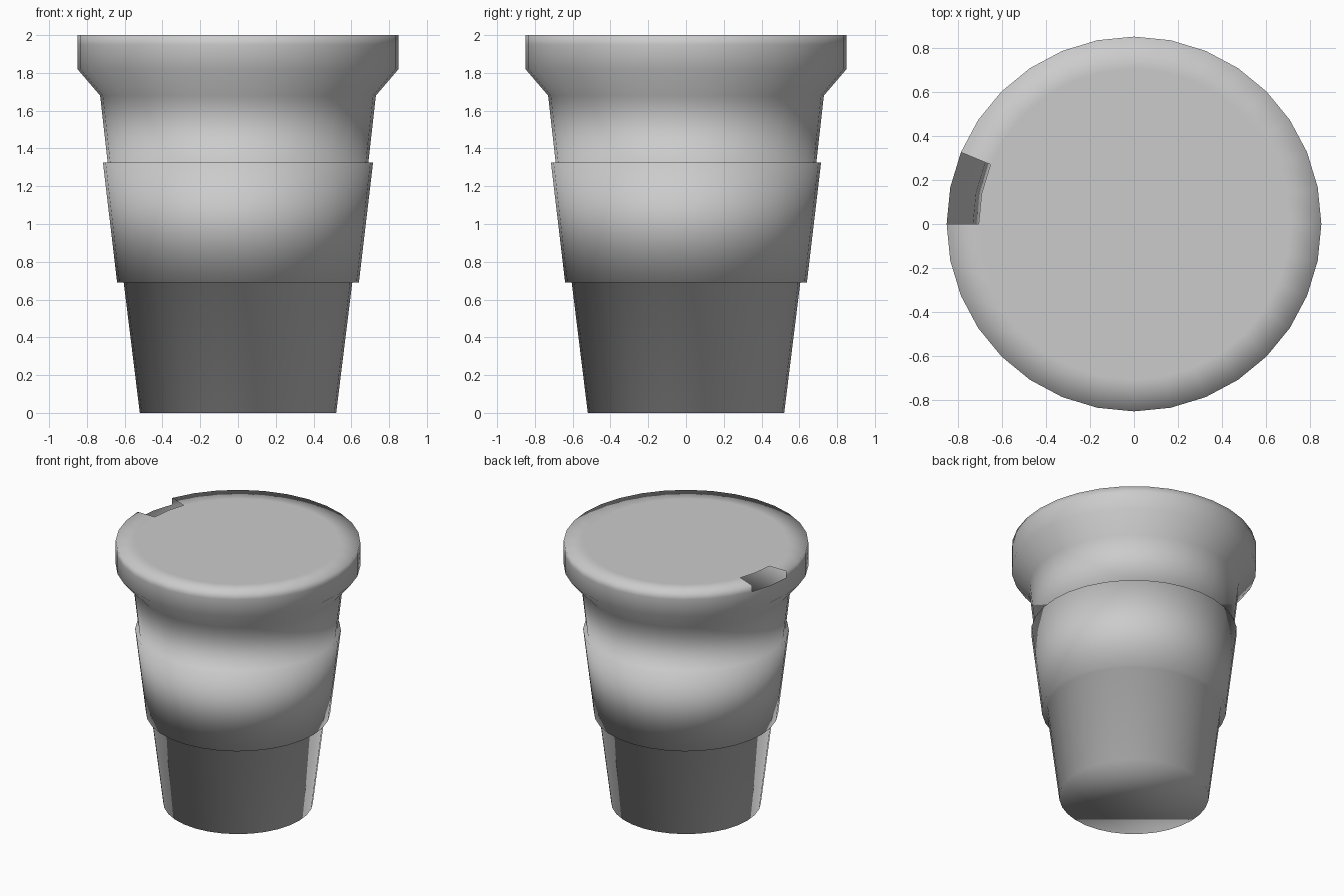
import bpy, bmesh
from math import sin, cos, pi

if "Cube" in bpy.data.objects:
    bpy.data.objects.remove(bpy.data.objects["Cube"])

SIDES = 32

# Outline of the takeaway cup from base to lid: (radius, height)
PROFILE = [
    (0.52, 0.0), (0.605, 0.69),                  # lower cup wall
    (0.64, 0.69), (0.715, 1.325),                # raised sleeve
    (0.69, 1.325), (0.73, 1.68),                 # upper cup wall
    (0.85, 1.82), (0.85, 1.95), (0.85, 2.0),     # flared lid rim
    (0.705, 2.0),                                # edge of the lid's flat top
]
RIM_BANDS = (7, 8)       # profile bands opened for the drinking notch
NOTCH_SIDES = (14, 15)   # segments from 157.5 to 180 degrees


def ring(bm, radius, z):
    return [bm.verts.new((radius * cos(2 * pi * i / SIDES),
                          radius * sin(2 * pi * i / SIDES), z))
            for i in range(SIDES)]


bm = bmesh.new()
rings = [ring(bm, r, z) for r, z in PROFILE]

# Walls, leaving the drinking notch open in the lid rim
for band, (low, high) in enumerate(zip(rings, rings[1:])):
    for i in range(SIDES):
        if band in RIM_BANDS and i in NOTCH_SIDES:
            continue
        j = (i + 1) % SIDES
        bm.faces.new((low[i], low[j], high[j], high[i]))

# Base and flat lid top
bm.faces.new(rings[0][::-1])
bm.faces.new(rings[-1])

# Smooth shading runs across the whole cup
for face in bm.faces:
    face.smooth = True

mesh = bpy.data.meshes.new("takeaway_cup")
bm.to_mesh(mesh)
bm.free()
cup = bpy.data.objects.new("takeaway_cup", mesh)
bpy.context.collection.objects.link(cup)
